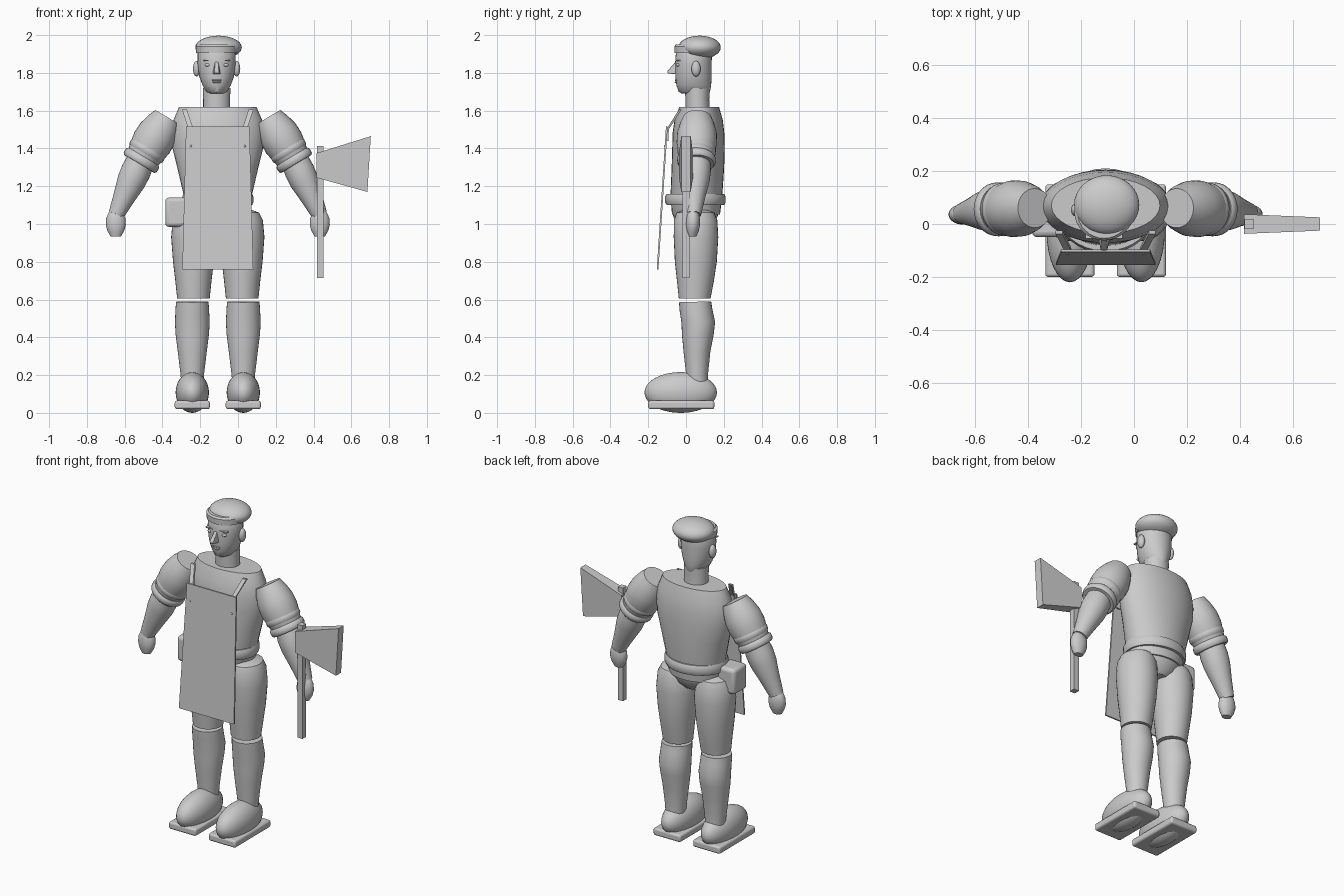
import bpy, bmesh, math
from mathutils import Vector, Matrix

cube = bpy.data.objects.get("Cube")
if cube:
    bpy.data.objects.remove(cube)

GREY = (0.6, 0.6, 0.6, 1)
grey = bpy.data.materials.new("plain grey")
grey.use_nodes = True
grey.diffuse_color = GREY
grey.node_tree.nodes["Principled BSDF"].inputs["Base Color"].default_value = GREY

CX = -0.107  # centre line of the body
SIDES = (("right", -1), ("left", 1))


def finish(name, bm, bevel=0, angle=40):
    bmesh.ops.recalc_face_normals(bm, faces=bm.faces)
    mesh = bpy.data.meshes.new(name)
    bm.to_mesh(mesh)
    bm.free()
    obj = bpy.data.objects.new(name, mesh)
    bpy.context.collection.objects.link(obj)
    mesh.materials.append(grey)
    if bevel:
        mod = obj.modifiers.new("Bevel", "BEVEL")
        mod.width, mod.segments = bevel, 3
    bpy.ops.object.select_all(action="DESELECT")
    bpy.context.view_layer.objects.active = obj
    obj.select_set(True)
    bpy.ops.object.shade_smooth_by_angle(angle=math.radians(angle))
    return obj


def frame(p0, p1):
    """Axis, sideways and depth directions of a limb."""
    axis = (p1 - p0).normalized()
    depth = Vector((0, 1, 0))
    depth = (depth - axis * depth.dot(axis)).normalized()
    return axis, depth.cross(axis), depth


def loft(name, p0, p1, rings, sides=32):
    """Elliptic rings (t, width, depth, depth shift) joined along p0 to p1."""
    p0, p1 = Vector(p0), Vector(p1)
    axis, wide, deep = frame(p0, p1)
    bm = bmesh.new()
    loops = []
    for t, rw, rd, *shift in rings:
        c = p0.lerp(p1, t) + deep * (shift[0] if shift else 0)
        turn = [2 * math.pi * i / sides for i in range(sides)]
        loops.append([bm.verts.new(c + wide * rw * math.cos(a) + deep * rd * math.sin(a)) for a in turn])
    for a, b in zip(loops, loops[1:]):
        for i in range(sides):
            j = (i + 1) % sides
            bm.faces.new((a[i], a[j], b[j], b[i]))
    bm.faces.new(loops[0])
    bm.faces.new(loops[-1])
    return finish(name, bm)


def stack(name, x, rings):
    """Upright loft with rings (z, width, depth, y)."""
    return loft(name, (x, 0, 0), (x, 0, 1), rings)


def ball(name, centre, radii):
    bm = bmesh.new()
    bmesh.ops.create_uvsphere(bm, u_segments=32, v_segments=20, radius=1,
                              matrix=Matrix.Translation(centre) @ Matrix.Diagonal((*radii, 1)))
    return finish(name, bm)


def hull(name, points, bevel=0):
    bm = bmesh.new()
    for p in points:
        bm.verts.new(p)
    bmesh.ops.convex_hull(bm, input=bm.verts)
    bmesh.ops.dissolve_limit(bm, angle_limit=0.02, verts=bm.verts, edges=bm.edges)
    return finish(name, bm, bevel, 30)


def box(name, x, y, z, bevel=0):
    return hull(name, [(a, b, c) for a in x for b in y for c in z], bevel)


def band(name, p0, p1, t, radius, half):
    """Rounded cuff around a limb."""
    p0, p1 = Vector(p0), Vector(p1)
    step = half / (p1 - p0).length
    rings = [(t + step * u, radius * r, radius * r) for u, r in
             ((-1, .8), (-1, .92), (-.6, .99), (0, 1), (.6, .99), (1, .92), (1, .8))]
    return loft(name, p0, p1, rings)


# Torso, pelvis and belt
stack("torso", CX, [(1.05, .165, .125, .055), (1.15, .18, .137, .055), (1.3, .215, .139, .063),
                    (1.4, .24, .139, .066), (1.48, .245, .137, .066), (1.55, .235, .128, .067),
                    (1.62, .205, .105, .07)])
stack("pelvis", CX, [(.97, .07, .07, .05), (1.0, .125, .1, .05), (1.06, .165, .125, .05), (1.12, .175, .13, .05)])
stack("belt", CX, [(1.1, .17, .14, .05), (1.1, .182, .152, .05), (1.115, .188, .16, .05),
                   (1.145, .188, .16, .05), (1.16, .182, .152, .05), (1.16, .17, .14, .05)])
box("belt_pouch", (-.385, -.265), (-.05, .08), (.985, 1.14), .02)

# Arms, legs and shoes, one set per side
for side, s in SIDES:
    shoulder = (CX + s * .268, .06, 1.565)
    elbow = (CX + s * .415, .055, 1.32)
    wrist = (CX + s * .538, .04, 1.05)
    loft(side + "_upper_arm", shoulder, elbow,
         [(0, .074, .074), (.15, .091, .091), (.35, .106, .105), (.55, .108, .107),
          (.8, .095, .095), (1, .08, .08)])
    band(side + "_upper_cuff", shoulder, elbow, .72, .102, .022)
    band(side + "_lower_cuff", shoulder, elbow, .93, .102, .022)
    loft(side + "_forearm", elbow, wrist,
         [(-.05, .074, .074), (.15, .079, .079), (.35, .076, .074), (.65, .059, .057), (1, .042, .04)])
    stack(side + "_hand", CX + s * .54,
          [(1.075, .022, .02, .037), (1.06, .038, .03, .037), (1.03, .051, .037, .037),
           (.995, .053, .038, .036), (.965, .045, .033, .035), (.935, .028, .022, .033)])

    x = CX + s * .129
    stack(side + "_thigh", x, [(.605, .086, .084, .046), (.7, .096, .098, .05), (.8, .108, .111, .052),
                               (.93, .118, .118, .053), (1.02, .11, .115, .051), (1.06, .09, .1, .05),
                               (1.075, .05, .06, .05)])
    x = CX + s * .135
    loft(side + "_shin", (x, .06, .15), (x, .048, .588),
         [(0, .058, .056), (.12, .062, .058), (.4, .077, .071, .003), (.6, .088, .084, .01),
          (.75, .092, .089, .014), (.9, .089, .087, .004), (1, .086, .085)])
    ball(side + "_shoe", (x, -.028, .108), (.088, .192, .108))
    box(side + "_sole", (x - .093, x + .093), (-.2, .15), (.02, .065), .012)

# Head
HX = -.113
stack("neck", HX, [(1.6, .071, .064, .062), (1.66, .071, .063, .06), (1.72, .073, .066, .06)])
stack("head", HX, [(1.69, .042, .072, .05), (1.7, .056, .083, .044), (1.735, .075, .092, .041),
                   (1.78, .092, .096, .04), (1.85, .101, .097, .039), (1.91, .1, .095, .042),
                   (1.95, .08, .08, .045)])
for side, s in SIDES:
    ball(side + "_ear", (HX + s * .106, .053, 1.822), (.019, .024, .041))
    ball(side + "_eye", (HX + s * .047, -.042, 1.842), (.016, .01, .009))
    box(side + "_brow", sorted((HX + s * .025, HX + s * .07)), (-.055, -.03), (1.862, 1.868))
hull("nose", [(HX + a * w, y, z) for a in (-1, 1) for w, y, z in
              ((.008, -.05, 1.865), (.012, -.1, 1.808), (.021, -.06, 1.795), (.01, -.095, 1.796),
               (.018, -.03, 1.8), (.008, -.03, 1.865))], .003)
ball("upper_lip", (HX, -.05, 1.761), (.028, .009, .005))
ball("lower_lip", (HX, -.05, 1.751), (.022, .01, .006))

# Cap
stack("cap_band", HX, [(1.905, .104, .1, .044), (1.905, .109, .105, .044), (1.94, .112, .108, .046),
                       (1.95, .1, .1, .046)])
ball("cap_crown", (-.103, .072, 1.935), (.123, .112, .062))

# Apron with straps and rivets
hull("apron", [(CX + s * w, y + d, z) for s in (-1, 1) for d in (0, .009)
               for w, y, z in ((.188, -.155, .758), (.168, -.106, 1.515))])
for side, s in SIDES:
    hull(side + "_strap", [(CX + s * (x + w), y + d, z) for w in (-.012, .014) for d in (-.005, .006)
                           for x, y, z in ((.14, -.1, 1.44), (.145, -.096, 1.51))])
    hull(side + "_strap_top", [(CX + s * (x + w), y + d, z) for w in (-.013, .013) for d in (-.006, .007)
                               for x, y, z in ((.143, -.095, 1.505), (.176, -.032, 1.605))])
    ball(side + "_rivet", (CX + s * .143, -.11, 1.413), (.006, .006, .006))

# Cleaver held in the left hand
box("cleaver_handle", (.417, .452), (-.018, .018), (.715, 1.412))
hull("cleaver_blade", [(x, s * d, z) for s in (-1, 1) for x, d, z in
                       ((.415, .037, 1.375), (.415, .037, 1.245), (.703, .025, 1.465), (.685, .025, 1.17))])
